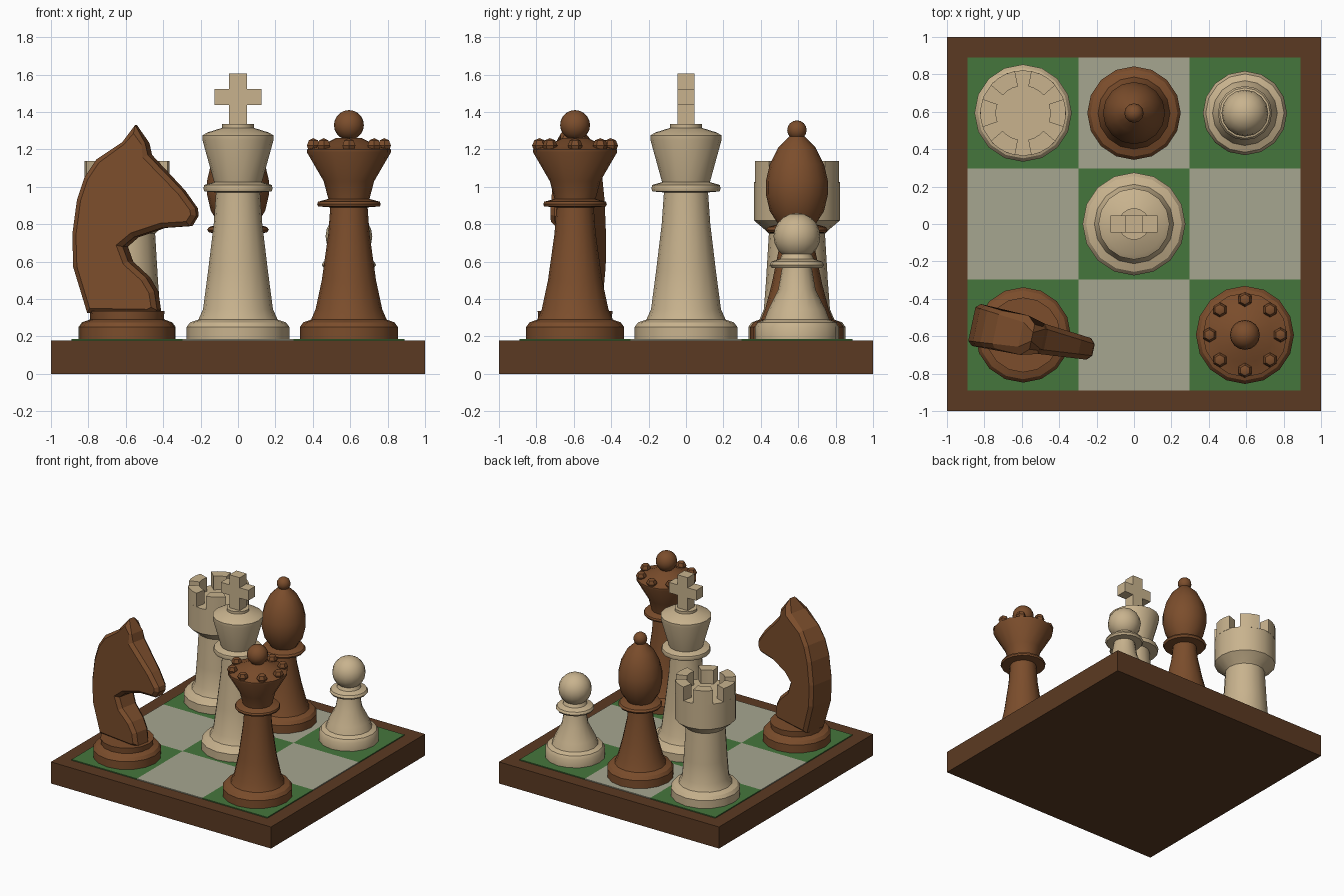
import bpy, bmesh
from math import sin, cos, pi, radians
from mathutils import Matrix

if "Cube" in bpy.data.objects:
    bpy.data.objects.remove(bpy.data.objects["Cube"])

SEG = 16
Z0 = 0.185          # top of the tiles
C = 0.593           # square pitch


def material(name, rgb):
    m = bpy.data.materials.new(name)
    m.diffuse_color = (*rgb, 1)
    m.use_nodes = True
    m.node_tree.nodes["Principled BSDF"].inputs["Base Color"].default_value = m.diffuse_color
    return m


CREAM = material("pale_wood", (0.58, 0.45, 0.27))
BROWN = material("red_wood", (0.2, 0.075, 0.025))
FRAME = material("dark_wood", (0.105, 0.042, 0.016))
GREEN = material("green_square", (0.06, 0.18, 0.045))
GREY = material("grey_square", (0.38, 0.38, 0.28))


def finish(bm, name, mat, smooth=True):
    bmesh.ops.recalc_face_normals(bm, faces=bm.faces[:])
    me = bpy.data.meshes.new(name)
    bm.to_mesh(me)
    bm.free()
    me.materials.append(mat)
    ob = bpy.data.objects.new(name, me)
    bpy.context.collection.objects.link(ob)
    if smooth:
        bpy.ops.object.select_all(action='DESELECT')
        ob.select_set(True)
        bpy.context.view_layer.objects.active = ob
        bpy.ops.object.shade_smooth_by_angle(angle=radians(32))
    return ob


def add_box(bm, size, loc):
    bmesh.ops.create_cube(bm, size=1, matrix=Matrix.Translation(loc) @ Matrix.Diagonal((*size, 1)))


def add_ball(bm, r, loc, u=SEG, v=10, sz=1):
    bmesh.ops.create_uvsphere(bm, u_segments=u, v_segments=v, radius=r,
                              matrix=Matrix.Translation(loc) @ Matrix.Diagonal((1, 1, sz, 1)))


def add_lathe(bm, pts, x, y):
    # Revolve (radius, height) points into a capped solid
    rings = [[bm.verts.new((x + r * cos(2 * pi * i / SEG), y + r * sin(2 * pi * i / SEG), z))
              for i in range(SEG)] for r, z in pts]
    for a, b in zip(rings, rings[1:]):
        for i in range(SEG):
            j = (i + 1) % SEG
            bm.faces.new((a[i], a[j], b[j], b[i]))
    bm.faces.new(rings[0][::-1])
    bm.faces.new(rings[-1])


def foot(r):
    # Shared turned base
    return [(r, Z0), (r, Z0 + .065), (r * .93, Z0 + .09), (r * .77, Z0 + .105), (r * .68, Z0 + .16)]


# Board frame and squares
bm = bmesh.new()
add_box(bm, (2, 2, .177), (0, 0, .0885))
finish(bm, "board", FRAME, False)
for mat, name, par in ((GREEN, "green_squares", 0), (GREY, "grey_squares", 1)):
    bm = bmesh.new()
    for i in range(3):
        for j in range(3):
            if (i + j) % 2 == par:
                add_box(bm, (C, C, .025), ((i - 1) * C, (j - 1) * C, Z0 - .0125))
    finish(bm, name, mat, False)

# King: turned body, flared head and cross
bm = bmesh.new()
add_lathe(bm, foot(.275) + [(.16, .55), (.13, .8), (.118, .97), (.18, .975), (.185, .99), (.18, 1.01),
                            (.128, 1.025), (.19, 1.25), (.19, 1.275), (.165, 1.29),
                            (.085, 1.315), (.085, 1.335)], 0, 0)
finish(bm, "king", CREAM)
bm = bmesh.new()
add_box(bm, (.094, .09, .3), (0, 0, 1.455))
for s in (-1, 1):
    add_box(bm, (.078, .09, .085), (s * .086, 0, 1.48))
finish(bm, "king_cross", CREAM, False)

# Queen: flared head, crown of small balls and a top ball
bm = bmesh.new()
add_lathe(bm, foot(.262) + [(.145, .5), (.11, .75), (.1, .89), (.165, .895), (.17, .907), (.165, .92),
                            (.11, .935), (.135, 1.03), (.225, 1.185), (.225, 1.2), (.15, 1.22), (.07, 1.26)], C, -C)
add_ball(bm, .08, (C, -C, 1.33))
for k in range(8):
    a = k * pi / 4
    add_ball(bm, .04, (C + .19 * cos(a), -C + .19 * sin(a), 1.22), 6, 4)
finish(bm, "queen", BROWN)

# Bishop: egg-shaped head and a small ball
bm = bmesh.new()
add_lathe(bm, foot(.25) + [(.135, .48), (.1, .65), (.09, .75), (.155, .755), (.165, .77), (.155, .785),
                           (.1, .8), (.145, .87), (.166, .96), (.166, 1.03), (.145, 1.12),
                           (.1, 1.21), (.04, 1.27)], 0, C)
add_ball(bm, .052, (0, C, 1.303), 12, 8)
finish(bm, "bishop", BROWN)

# Pawn: round head over a collar
bm = bmesh.new()
add_lathe(bm, foot(.225) + [(.1, .45), (.08, .565), (.135, .567), (.145, .582), (.135, .6),
                            (.09, .615), (.07, .66)], C, C)
add_ball(bm, .125, (C, C, .735))
finish(bm, "pawn", CREAM)

# Rook: tower with a ring of battlements
bm = bmesh.new()
add_lathe(bm, foot(.26) + [(.165, .5), (.15, .75), (.165, .765), (.23, .82), (.23, 1.025)], -C, C)
for k in range(6):
    quads = []
    for n in range(4):
        a = radians(60 * k - 19 + 38 * n / 3)
        quads.append([bm.verts.new((-C + r * cos(a), C + r * sin(a), z))
                      for r, z in ((.145, 1.02), (.229, 1.02), (.229, 1.137), (.145, 1.137))])
    for p, q in zip(quads, quads[1:]):
        for i in range(4):
            bm.faces.new((p[i], p[(i + 1) % 4], q[(i + 1) % 4], q[i]))
    bm.faces.new(quads[0])
    bm.faces.new(quads[-1])
finish(bm, "rook", CREAM)

# Knight: turned base and a bevelled horse-head profile that narrows to the muzzle
bm = bmesh.new()
add_lathe(bm, foot(.255)[:4] + [(.2, .335)], -C, -C)
finish(bm, "knight_base", BROWN)
outline = [(-.2, .325), (-.275, .57), (-.28, .745), (-.255, .93), (-.215, 1.05), (-.15, 1.147),
           (-.01, 1.24), (.049, 1.33), (.11, 1.235), (.125, 1.17), (.31, .98), (.38, .885),
           (.385, .845), (.35, .79), (.2, .78), (.05, .73), (-.01, .68), (.02, .6),
           (.115, .515), (.16, .44), (.175, .34), (.13, .32)]
bm = bmesh.new()
sides = []
for s in (-1, 1):
    ring = []
    for u, z in outline:
        h = .05 if z > 1.3 else .117 - .06 * (u + .28) / .66
        ring.append(bm.verts.new((u, s * h, z)))
    sides.append(ring)
a, b = sides
n = len(outline)
for i in range(n):
    bm.faces.new((a[i], a[(i + 1) % n], b[(i + 1) % n], b[i]))
caps = [bm.faces.new(a), bm.faces.new(b[::-1])]
bmesh.ops.recalc_face_normals(bm, faces=bm.faces[:])
rim = list({e for f in caps for e in f.edges})
bmesh.ops.bevel(bm, geom=rim, offset=.025, segments=1, affect='EDGES', clamp_overlap=False)
bmesh.ops.transform(bm, verts=bm.verts[:],
                    matrix=Matrix.Translation((-C, -C, 0)) @ Matrix.Rotation(radians(-12), 4, 'Z'))
finish(bm, "knight_head", BROWN, False)
